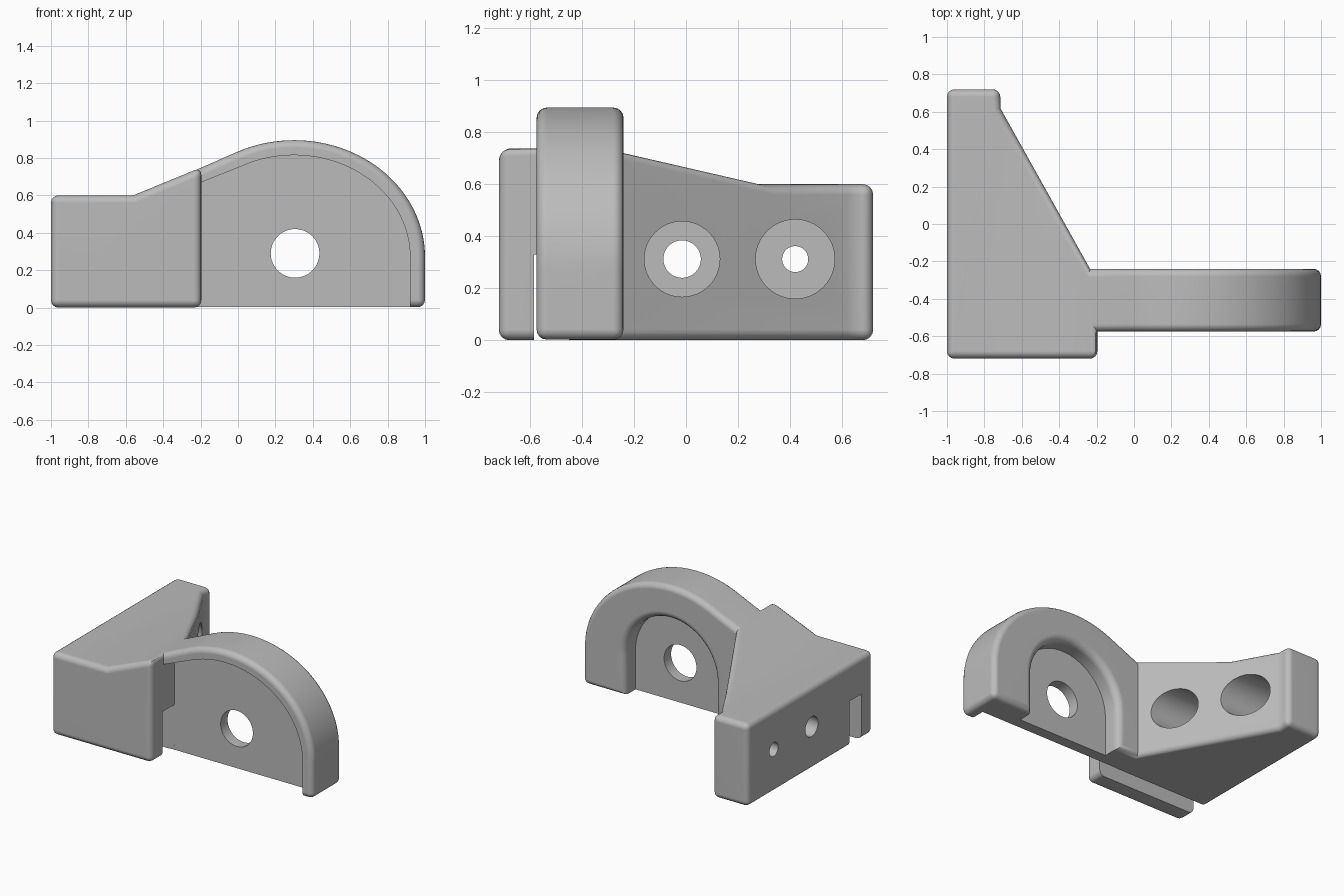
import bpy, bmesh
from math import cos, sin, pi, acos

cube = bpy.data.objects.get("Cube")
if cube:
    bpy.data.objects.remove(cube, do_unlink=True)

grey = bpy.data.materials.new("plain grey")
grey.use_nodes = True
colour = (0.5, 0.5, 0.5, 1)
grey.diffuse_color = colour
grey.node_tree.nodes["Principled BSDF"].inputs["Base Color"].default_value = colour


def loft(name, rings):
    """Closed solid through rings of matching 3D points."""
    bm = bmesh.new()
    loops = [[bm.verts.new(p) for p in ring] for ring in rings]
    n = len(loops[0])
    for a, b in zip(loops, loops[1:]):
        for i in range(n):
            j = (i + 1) % n
            bm.faces.new((a[i], a[j], b[j], b[i]))
    bm.faces.new(loops[0])
    bm.faces.new(loops[-1])
    bmesh.ops.recalc_face_normals(bm, faces=bm.faces)
    mesh = bpy.data.meshes.new(name)
    bm.to_mesh(mesh)
    bm.free()
    mesh.materials.append(grey)
    obj = bpy.data.objects.new(name, mesh)
    bpy.context.collection.objects.link(obj)
    return obj


def along_x(name, pts, a, b):
    return loft(name, [[(x, y, z) for y, z in pts] for x in (a, b)])


def along_y(name, pts, a, b):
    return loft(name, [[(x, y, z) for x, z in pts] for y in (a, b)])


def along_z(name, pts, a, b):
    return loft(name, [[(x, y, z) for x, y in pts] for z in (a, b)])


def arc(cx, cz, rx, rz, start, end, n):
    steps = [start + (end - start) * i / n for i in range(n + 1)]
    return [(cx + rx * cos(t), cz + rz * sin(t)) for t in steps]


def circle(cx, cz, r, n=64):
    return arc(cx, cz, r, r, 0, 2 * pi, n)[:-1]


def apply(obj, mod):
    bpy.context.view_layer.objects.active = obj
    bpy.ops.object.modifier_apply(modifier=mod.name)


def combine(obj, tool, operation):
    mod = obj.modifiers.new("combine", 'BOOLEAN')
    mod.operation, mod.solver, mod.object = operation, 'EXACT', tool
    apply(obj, mod)
    bpy.data.objects.remove(tool, do_unlink=True)


def round_edges(obj, width):
    mod = obj.modifiers.new("round", 'BEVEL')
    mod.width, mod.segments = width, 4
    mod.limit_method, mod.angle_limit = 'ANGLE', 0.61
    apply(obj, mod)


# Mounting block: plan outline trimmed by the sloping top
body = along_z("bracket_body", [(-1, -.72), (-.196, -.72), (-.196, -.31),
                                (-.715, .62), (-.715, .72), (-1, .72)], 0, 1.2)
top_shape = along_y("top_shape", [(-1.2, -.2), (.2, -.2), (.2, .913),
                                  (-.56, .6), (-1.2, .6)], -1, 1)
combine(body, top_shape, 'INTERSECT')
round_edges(body, .04)

# Two counterbored screw holes through the block
for y, hole, bore in ((-.015, .072, .145), (.42, .05, .152)):
    combine(body, along_x("counterbore", circle(y, .312, bore), -.88, .1), 'DIFFERENCE')
    combine(body, along_x("screw_hole", circle(y, .312, hole), -1.1, -.8), 'DIFFERENCE')

# Arched lug beside the block
tangent = acos(-.43)
lug = along_y("arched_lug", [(-.3, .002), (1, .002)]
              + arc(.3, .27, .7, .625, 0, tangent, 40) + [(-.3, .703)], -.575, -.24)
round_edges(lug, .04)

# Shallow front recess that leaves a thin rim
recess = along_y("front_recess", [(-.22, -.1), (.92, -.1)]
                 + arc(.3, .27, .62, .545, 0, tangent, 40) + [(-.22, .66)], -.7, -.45)
combine(lug, recess, 'DIFFERENCE')


# Deep arched recess at the back, with a rounded mouth
def arch(y, r):
    outline = [(.3 - r, -.1), (.3 + r, -.1)] + arc(.3, .29, r, r, 0, pi, 40)
    return [(x, y, z) for x, z in outline]


lip = .05
mouth = [arch(-.37, .365)]
for i in range(6):
    t = i / 5 * pi / 2
    mouth.append(arch(-.24 - lip + lip * sin(t), .365 + lip * (1 - cos(t))))
mouth.append(arch(-.2, .365 + lip))
combine(lug, loft("back_recess", mouth), 'DIFFERENCE')

# Pivot hole through the web
combine(lug, along_y("pivot_hole", circle(.305, .29, .13), -.8, 0), 'DIFFERENCE')

# Join the lug, then run a slot under the block in line with the recess
combine(body, lug, 'UNION')
slot = along_x("slot", [(-.585, -.1), (-.451, -.1), (-.451, .33), (-.585, .33)], -1.1, -.15)
combine(body, slot, 'DIFFERENCE')

bpy.ops.object.select_all(action='DESELECT')
body.select_set(True)
bpy.context.view_layer.objects.active = body
bpy.ops.object.shade_smooth_by_angle(angle=0.52)
flatten = body.modifiers.new("flat_faces", 'WEIGHTED_NORMAL')
flatten.keep_sharp = True
